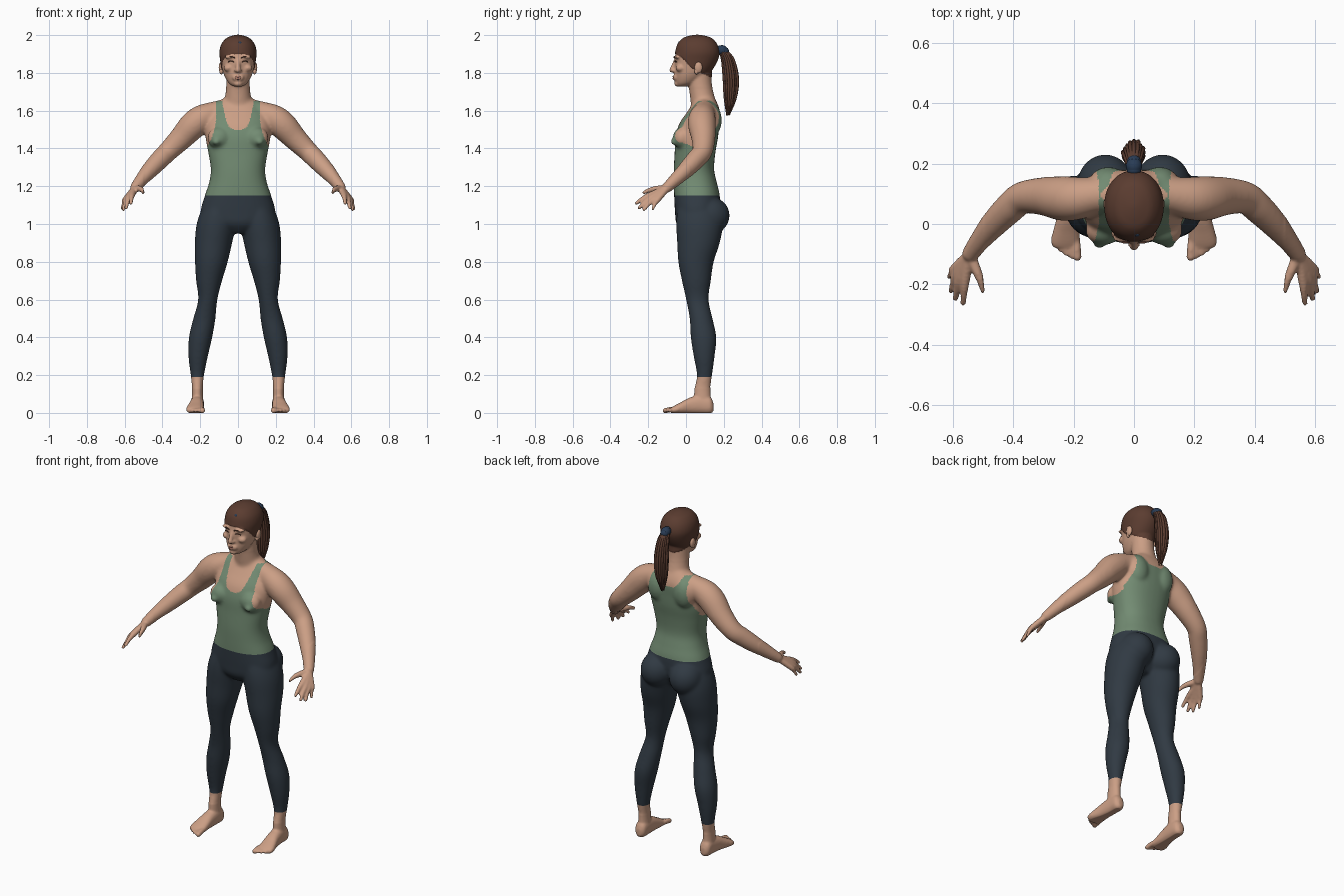
import bpy, bmesh, math, random
from mathutils import Vector, Matrix

random.seed(4)


def material(name, rgb):
    m = bpy.data.materials.new(name)
    m.diffuse_color = (*rgb, 1)
    return m


SKIN = material("skin", (0.60, 0.345, 0.235))
GREEN = material("green_fabric", (0.17, 0.26, 0.17))
NAVY = material("dark_navy_fabric", (0.030, 0.042, 0.056))
HAIR = material("brown_hair", (0.105, 0.046, 0.030))
BLUE = material("blue_band", (0.022, 0.045, 0.09))
LIP = material("lip", (0.42, 0.19, 0.14))


def spline(rows, n=6):
    """Smooth rows of numbers with a Catmull-Rom curve."""
    rows = [Vector(r) for r in rows]
    out = []
    for i in range(len(rows) - 1):
        a, b = rows[max(i - 1, 0)], rows[i]
        c, d = rows[i + 1], rows[min(i + 2, len(rows) - 1)]
        for k in range(n):
            t = k / n
            out.append(0.5 * (2 * b + (c - a) * t + (2 * a - 5 * b + 4 * c - d) * t * t
                              + (3 * b - a - 3 * c + d) * t ** 3))
    return out + [rows[-1]]


def skin_rings(bm, rings):
    vs = [[bm.verts.new(p) for p in r] for r in rings]
    n = len(vs[0])
    for a, b in zip(vs, vs[1:]):
        for i in range(n):
            bm.faces.new((a[i], a[(i + 1) % n], b[(i + 1) % n], b[i]))
    bm.faces.new(vs[0][::-1])
    bm.faces.new(vs[-1])


def loft(bm, rows, axis="z", side=1, power=2.0, seg=32):
    """Rows: position along axis, two centre values, two radii."""
    rings = []
    for t, c1, c2, r1, r2 in spline(rows):
        ring = []
        for k in range(seg):
            a = 2 * math.pi * k / seg
            ca, sa = math.cos(a), math.sin(a)
            u = c1 + r1 * math.copysign(abs(ca) ** (2 / power), ca)
            v = c2 + r2 * math.copysign(abs(sa) ** (2 / power), sa)
            ring.append((side * u, v, t) if axis == "z" else (side * u, t, v))
        rings.append(ring)
    skin_rings(bm, rings)


def blob(bm, c, r, side=1):
    m = Matrix.Translation((c[0] * side, c[1], c[2])) @ Matrix.Diagonal((*r, 1))
    bmesh.ops.create_icosphere(bm, subdivisions=3, radius=1, matrix=m)


def limb(bm, pts, side=1, seg=16, n=5):
    """Round tube through (x, y, z, radius) with rounded ends."""
    path = [(Vector((p[0] * side, p[1], p[2])), max(p[3], 0.001)) for p in spline(pts, n)]
    u = Vector((0.31, 0.2, 0.93))
    rings = []
    for i, (p, r) in enumerate(path):
        d = (path[min(i + 1, len(path) - 1)][0] - path[max(i - 1, 0)][0]).normalized()
        u = (u - d * u.dot(d)).normalized()
        w = d.cross(u)
        rings.append([p + r * (u * math.cos(a) + w * math.sin(a))
                      for a in (2 * math.pi * k / seg for k in range(seg))])
    skin_rings(bm, rings)
    for p, r in (path[0], path[-1]):
        blob(bm, p, (r, r, r))


def finish(name, bm, mats, recalc=True):
    if recalc:
        bmesh.ops.recalc_face_normals(bm, faces=bm.faces)
    for f in bm.faces:
        f.smooth = True
    me = bpy.data.meshes.new(name)
    bm.to_mesh(me)
    bm.free()
    for m in mats:
        me.materials.append(m)
    ob = bpy.data.objects.new(name, me)
    bpy.context.collection.objects.link(ob)
    return ob


# ---- rough body volumes
bm = bmesh.new()
loft(bm, [(.95, 0, .05, .05, .06), (1.0, 0, .05, .15, .10), (1.06, 0, .06, .197, .118),
          (1.15, 0, .058, .176, .121), (1.22, 0, .049, .153, .114), (1.29, 0, .042, .144, .107),
          (1.38, 0, .048, .158, .108), (1.46, 0, .057, .172, .113), (1.53, 0, .07, .172, .106),
          (1.59, 0, .092, .155, .088), (1.63, 0, .10, .12, .07), (1.67, 0, .10, .07, .05)], power=2.3)
# neck and head
loft(bm, [(1.6, 0, .1, .08, .07), (1.68, 0, .085, .068, .065), (1.74, 0, .075, .062, .062),
          (1.82, 0, .07, .062, .062)])
loft(bm, [(1.728, 0, -.022, .022, .022), (1.745, 0, .0, .048, .053), (1.78, 0, .022, .07, .08),
          (1.82, 0, .04, .083, .098), (1.87, 0, .053, .091, .113), (1.91, 0, .06, .095, .114),
          (1.95, 0, .06, .085, .102), (1.98, 0, .06, .06, .076), (1.993, 0, .06, .03, .04),
          (1.998, 0, .06, .01, .01)], power=2.1)
limb(bm, [(0, -.054, 1.868, .010), (0, -.066, 1.838, .012), (0, -.075, 1.815, .014)])   # nose
blob(bm, (0, -.046, 1.743), (.022, .016, .016))                                         # chin
blob(bm, (0, -.056, 1.776), (.032, .012, .02))                                          # mouth area

for s in (1, -1):
    # face
    blob(bm, (.012, -.064, 1.812), (.010, .012, .008), s)
    blob(bm, (.04, -.044, 1.884), (.032, .018, .010), s)
    blob(bm, (.05, -.03, 1.825), (.026, .025, .02), s)
    # chest, shoulder blades, buttocks
    blob(bm, (.10, -.022, 1.455), (.062, .048, .058), s)
    blob(bm, (.115, -.062, 1.436), (.022, .022, .02), s)
    blob(bm, (.085, .135, 1.55), (.065, .055, .09), s)
    blob(bm, (.095, .128, 1.045), (.095, .104, .10), s)
    # arm
    limb(bm, [(.05, .10, 1.605, .06), (.12, .095, 1.59, .06), (.19, .085, 1.56, .072),
              (.24, .085, 1.52, .074), (.30, .092, 1.455, .064), (.37, .087, 1.385, .054),
              (.41, .055, 1.345, .052), (.46, .005, 1.292, .046), (.51, -.055, 1.235, .035),
              (.542, -.098, 1.195, .028)], s, 24)
    # fingers with their palm bones
    for k, tip, r in (((.560, -.185, 1.155), (.567, -.262, 1.110), .0125),
                      ((.577, -.178, 1.143), (.592, -.248, 1.085), .0125),
                      ((.589, -.165, 1.134), (.607, -.222, 1.076), .012),
                      ((.597, -.148, 1.130), (.613, -.176, 1.080), .011)):
        mid = [(a + b) / 2 for a, b in zip(k, tip)]
        limb(bm, [(.545, -.10, 1.19, .018), (*k, r + .004), (*mid[:2], mid[2] + .006, r), (*tip, r - .003)], s, 12)
    limb(bm, [(.54, -.11, 1.19, .018), (.520, -.160, 1.186, .016), (.508, -.19, 1.18, .013),
              (.500, -.222, 1.167, .010)], s, 12)
    # leg
    loft(bm, [(.06, .215, .088, .031, .045), (.13, .215, .087, .029, .043), (.2, .215, .098, .036, .041),
              (.3, .211, .096, .052, .056), (.4, .198, .093, .062, .068), (.5, .178, .08, .059, .061),
              (.6, .16, .06, .051, .060), (.7, .153, .055, .069, .077), (.8, .141, .053, .087, .094),
              (.9, .13, .066, .099, .113), (1.0, .115, .072, .104, .124), (1.08, .10, .07, .09, .115),
              (1.13, .085, .06, .06, .09)], side=s)
    # foot and toes
    loft(bm, [(.146, .215, .03, .014, .02), (.128, .215, .04, .032, .044), (.08, .215, .045, .035, .05),
              (.02, .219, .038, .038, .043), (-.03, .225, .025, .045, .030), (-.062, .228, .017, .047, .021),
              (-.078, .228, .014, .04, .014)], "y", s, 2.3)
    for i in range(5):
        x, y = .19 + .0185 * i, -.109 + .0022 * i * i + .001 * i
        r = .0145 if i == 0 else .0105 - .0005 * i
        limb(bm, [(x + .004, -.045, .018, r), (x, (y - .045) / 2, .018, r), (x - .002, y, .012, r)], s, 12)

# ---- merge the volumes into one surface
rough = finish("body_volumes", bm, [])
mod = rough.modifiers.new("merge", "REMESH")
mod.mode = "VOXEL"
mod.voxel_size = 0.006
bm = bmesh.new()
bm.from_object(rough, bpy.context.evaluated_depsgraph_get())
bpy.data.objects.remove(rough)

fine = list(bm.verts)
for _ in range(2):
    bmesh.ops.smooth_vert(bm, verts=fine, factor=0.5, use_axis_x=True, use_axis_y=True, use_axis_z=True)
broad = [v for v in bm.verts if abs(v.co.x) < .5 and .13 < v.co.z < 1.72]
for _ in range(14):
    bmesh.ops.smooth_vert(bm, verts=broad, factor=0.5, use_axis_x=True, use_axis_y=True, use_axis_z=True)
for v in bm.verts:
    v.co.z = max(v.co.z, 0)

# clean cuts at the hems
for z in (.19, 1.15):
    bmesh.ops.bisect_plane(bm, geom=bm.verts[:] + bm.edges[:] + bm.faces[:], dist=1e-5,
                           plane_co=(0, 0, z), plane_no=(0, 0, 1))

HAIRLINE = [(-.2, 1.905), (-.06, 1.903), (-.01, 1.87), (.03, 1.825), (.10, 1.79), (.16, 1.762), (.3, 1.76)]


def hairline(y):
    for (y0, z0), (y1, z1) in zip(HAIRLINE, HAIRLINE[1:]):
        if y <= y1:
            return z0 + (z1 - z0) * (y - y0) / (y1 - y0)
    return 1.76


def region(c):
    """0 skin, 1 top, 2 leggings, 3 hair."""
    x, y, z = abs(c.x), c.y, c.z
    if z > 1.72:
        return 3 if z > hairline(y) else 0
    if x > .4 or z < .19:
        return 0
    if z < 1.15:
        return 2
    if z > 1.652:
        return 0
    back = y > .1
    if z < 1.405:
        return 1 if x < .215 else 0
    neck = (1.585 if back else 1.50) + (.07 if back else .155) * (x / .083) ** 4
    arm = .116 + .05 * (max(0, 1.57 - z) / .165) ** 2 + (.012 * min(1, (1.652 - z) / .1) if back else 0)
    return 1 if x < arm and (z < neck or x > .083) else 0


for f in bm.faces:
    f.material_index = region(f.calc_center_median())
# give the hair a little thickness
bm.normal_update()
lift = [(v, v.normal.copy()) for v in bm.verts if all(f.material_index == 3 for f in v.link_faces)]
for v, n in lift:
    v.co += n * .004
finish("body", bm, [SKIN, GREEN, NAVY, HAIR], recalc=False)

# ---- ears, brows, lashes, lips
bm = bmesh.new()
for s in (1, -1):
    blob(bm, (.090, .066, 1.828), (.012, .021, .030), s)
    blob(bm, (.088, .056, 1.808), (.010, .012, .016), s)
finish("ears", bm, [SKIN])

bm = bmesh.new()
for s in (1, -1):
    limb(bm, [(.018, -.062, 1.880, .003), (.038, -.060, 1.886, .0035), (.062, -.043, 1.879, .002)], s, 8)
    limb(bm, [(.022, -.057, 1.858, .002), (.036, -.058, 1.864, .003), (.052, -.049, 1.858, .002)], s, 8)
finish("brows_and_lashes", bm, [HAIR])

bm = bmesh.new()
limb(bm, [(-.024, -.058, 1.774, .003), (0, -.066, 1.780, .005), (.024, -.058, 1.774, .003)], 1, 10)
limb(bm, [(-.020, -.058, 1.771, .003), (0, -.065, 1.769, .006), (.020, -.058, 1.771, .003)], 1, 10)
finish("lips", bm, [LIP])

# ---- ponytail with loose strands
tail = [(0, .16, 1.918, .018), (0, .195, 1.918, .018), (0, .222, 1.87, .028), (0, .238, 1.77, .034),
        (0, .235, 1.67, .027), (0, .224, 1.59, .008)]
bm = bmesh.new()
limb(bm, tail, 1, 20)
for i in range(16):
    a = 2 * math.pi * i / 16
    j = random.uniform(.85, 1.1)
    pts = [(x + math.cos(a) * r * j, y + math.sin(a) * r * j, z, .003 + r * .15) for x, y, z, r in tail[1:]]
    x, y, z, r = pts[-1]
    pts[-1] = (x, y, z + random.uniform(-.02, .03), .002)
    limb(bm, pts, 1, 8)
finish("ponytail", bm, [HAIR])

# ---- hair tie and small clip
bm = bmesh.new()
limb(bm, [(0, .180, 1.921, .024), (0, .192, 1.920, .027), (0, .204, 1.914, .024)], 1, 20)
finish("hair_tie", bm, [BLUE])
bm = bmesh.new()
blob(bm, (.01, -.031, 1.957), (.011, .011, .011))
finish("hair_clip", bm, [BLUE])
